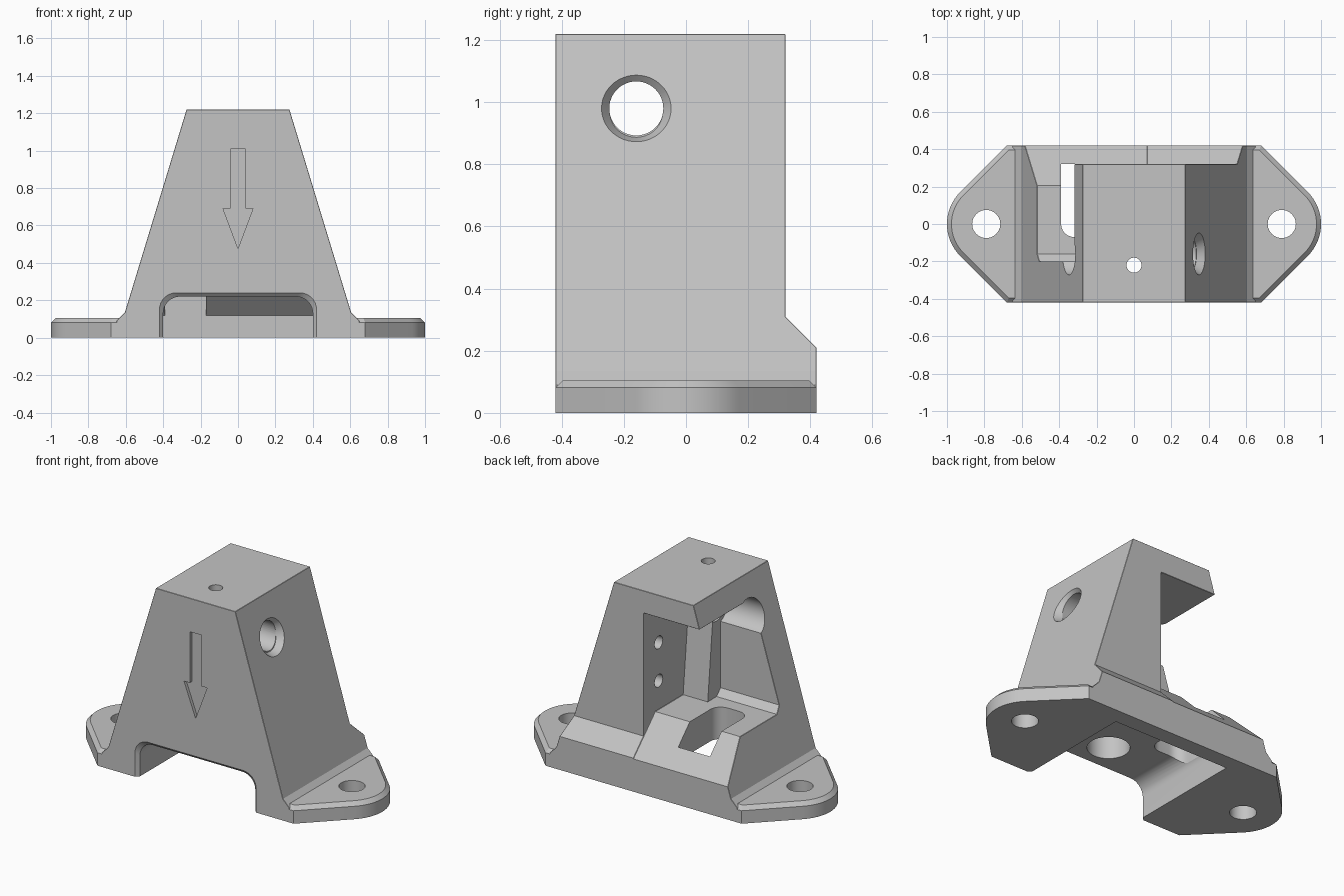
import bpy, bmesh, math
from mathutils import Vector, Matrix

if "Cube" in bpy.data.objects:
    bpy.data.objects.remove(bpy.data.objects["Cube"], do_unlink=True)

grey = bpy.data.materials.new("plain_grey")
grey.use_nodes = True
grey.diffuse_color = (0.55, 0.55, 0.55, 1)
grey.node_tree.nodes["Principled BSDF"].inputs["Base Color"].default_value = (0.55, 0.55, 0.55, 1)


def finish(bm, name):
    bmesh.ops.recalc_face_normals(bm, faces=bm.faces)
    me = bpy.data.meshes.new(name)
    bm.to_mesh(me)
    bm.free()
    me.materials.append(grey)
    ob = bpy.data.objects.new(name, me)
    bpy.context.collection.objects.link(ob)
    return ob


def prism(name, pts, axis, lo, hi):
    """Extrude a 2D profile along an axis (remaining axes in x, y, z order)."""
    def put(p, h):
        c = list(p)
        c.insert("xyz".index(axis), h)
        return c
    bm = bmesh.new()
    face = bm.faces.new([bm.verts.new(put(p, lo)) for p in pts])
    new = bmesh.ops.extrude_face_region(bm, geom=[face])["geom"]
    for v in new:
        if isinstance(v, bmesh.types.BMVert):
            v.co["xyz".index(axis)] = hi
    return finish(bm, name)


def cone(name, start, end, r1, r2):
    """Round cutter from start to end."""
    a, b = Vector(start), Vector(end)
    turn = (b - a).to_track_quat("Z", "Y").to_matrix().to_4x4()
    bm = bmesh.new()
    bmesh.ops.create_cone(bm, cap_ends=True, segments=48, radius1=r1, radius2=r2,
                          depth=(b - a).length, matrix=Matrix.Translation((a + b) / 2) @ turn)
    return finish(bm, name)


def apply(ob, kind, **settings):
    bpy.context.view_layer.objects.active = ob
    m = ob.modifiers.new("step", kind)
    for k, v in settings.items():
        setattr(m, k, v)
    bpy.ops.object.modifier_apply(modifier=m.name)


def combine(ob, other, op="DIFFERENCE"):
    apply(ob, "BOOLEAN", object=other, operation=op, solver="EXACT")
    bpy.data.objects.remove(other, do_unlink=True)


def chamfer(ob, width):
    apply(ob, "BEVEL", width=width, segments=1, limit_method="ANGLE",
          angle_limit=math.radians(50))


def arc(cx, cy, r, a0, a1, n):
    return [(cx + r * math.cos(math.radians(a0 + (a1 - a0) * i / n)),
             cy + r * math.sin(math.radians(a0 + (a1 - a0) * i / n))) for i in range(n + 1)]


def mirrored(half):
    return half + [(-x, y) for x, y in reversed(half)]


# Tapered housing with a stepped back
housing = prism("mount_bracket", mirrored([(0.65, -0.1), (0.65, 0.09), (0.605, 0.135), (0.275, 1.22)]),
                "y", -0.42, 0.5)
side = prism("side_shape", [(-0.6, -0.2), (0.42, -0.2), (0.42, 0.21), (0.32, 0.31), (0.32, 1.4), (-0.6, 1.4)],
             "x", -2, 2)
combine(housing, side, "INTERSECT")

# Cavity open to the back and one side, with a ramped floor
cavity = prism("cavity", [(-0.2, 0.46), (-0.16, 0.42), (0.205, 0.42), (1, -0.375), (1, 1.08), (-0.2, 1.08)],
               "x", -2, 0.07)
combine(housing, cavity)
chamfer(housing, 0.024)

# Leaning rib on the inside of the front wall
rib = prism("rib", [(-0.25, 0.4), (-0.07, 0.4), (-0.14, 1.1), (-0.25, 1.1)], "x", -0.1, 0.1)
combine(housing, rib, "UNION")

# Mounting flange with rounded ends
end = arc(0.758, 0, 0.242, -45, 45, 16)
right = [(0.68, -0.42)] + end + [(0.68, 0.42)]
flange = prism("flange", right + [(-x, -y) for x, y in right], "z", -0.1, 0.105)
chamfer(flange, 0.024)
combine(housing, flange, "UNION")
combine(housing, prism("ground_cut", [(-2, -2), (2, -2), (2, 2), (-2, 2)], "z", -1, 0))

# Tunnel under the body, closed at the back, with a chamfered mouth
tunnel = prism("tunnel", mirrored([(0.4, -0.3)] + arc(0.31, 0.13, 0.09, 0, 90, 8)), "y", -0.8, 0.32)
slope = prism("slope", [(-1, -1), (0.32, -1), (0.32, 0.12), (0.2, 0.24), (0.2, 0.5), (-1, 0.5)], "x", -1, 1)
combine(tunnel, slope, "INTERSECT")
combine(housing, tunnel)
bm = bmesh.new()
mouth = mirrored([(0.4, -0.3)] + arc(0.31, 0.13, 0.09, 0, 90, 8))
rings = []
for y, grow in ((-0.44, 0.04), (-0.4, 0.0)):
    rings.append([bm.verts.new((x + math.copysign(grow, x), y, z + (grow if z > 0.1 else 0)))
                  for x, z in mouth])
n = len(mouth)
for i in range(n):
    bm.faces.new([rings[0][i], rings[0][(i + 1) % n], rings[1][(i + 1) % n], rings[1][i]])
for ring in rings:
    bm.faces.new(ring)
combine(housing, finish(bm, "tunnel_mouth"))

# Rounded slot through the ramp
slot = prism("slot", [(-0.17, 0.32), (-0.39, 0.32)] + arc(-0.32, 0.0, 0.07, 180, 270, 6)
             + arc(-0.24, 0.0, 0.07, 270, 360, 6), "z", 0.02, 0.7)
combine(housing, slot)

# Round holes: flange bolts, vertical passage, cross bore and blind side holes
lean = Vector((1.085, 0, 0.33)).normalized()
rim = Vector((0.348, -0.16, 0.98))
holes = [
    ((0.79, 0, -0.2), (0.79, 0, 0.3), 0.075, 0.075),
    ((-0.79, 0, -0.2), (-0.79, 0, 0.3), 0.075, 0.075),
    ((0, -0.22, 0.1), (0, -0.22, 0.36), 0.12, 0.12),
    ((0, -0.22, 0.35), (0, -0.22, 0.85), 0.12, 0.041),
    ((0, -0.22, 0.8), (0, -0.22, 1.4), 0.04, 0.04),
    ((-0.8, -0.16, 0.98), (0.8, -0.16, 0.98), 0.087, 0.087),
    ((-0.8, -0.16, 0.98), (-0.1, -0.16, 0.98), 0.112, 0.112),
    (rim - lean * 0.04, rim + lean * 0.04, 0.085, 0.139),
    ((-0.02, 0.17, 0.84), (0.25, 0.17, 0.84), 0.04, 0.04),
    ((-0.02, 0.17, 0.6), (0.25, 0.17, 0.6), 0.04, 0.04),
]
for h in holes:
    combine(housing, cone("hole", *h))

# Shallow arrow recess on the front
arrow = prism("arrow", mirrored([(0.04, 1.01), (0.04, 0.69), (0.08, 0.69), (0.001, 0.48)]), "y", -0.5, -0.4)
combine(housing, arrow)

# Smooth shading with sharp edges kept
bpy.ops.object.select_all(action="DESELECT")
housing.select_set(True)
bpy.context.view_layer.objects.active = housing
bpy.ops.object.shade_smooth_by_angle(angle=math.radians(25))
